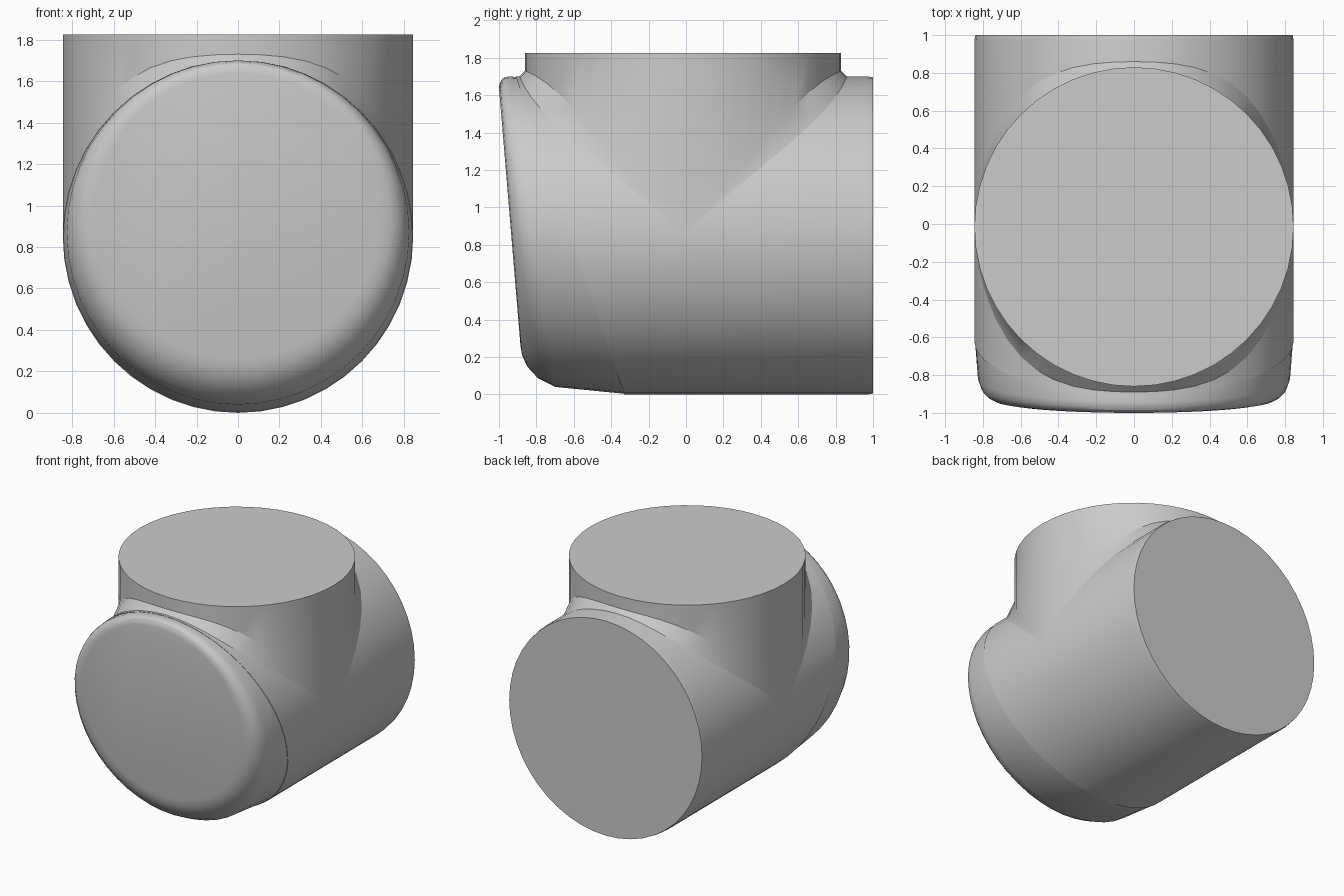
import bpy, bmesh, math

if "Cube" in bpy.data.objects:
    bpy.data.objects.remove(bpy.data.objects["Cube"])

N = 48
R = 0.845       # pipe radius
CZ = 0.85       # height of the horizontal axis
BY = -0.015     # branch axis position in y
ANGLES = [2 * math.pi * i / N for i in range(N)]

grey = bpy.data.materials.new("light grey")
grey.diffuse_color = (0.6, 0.6, 0.6, 1)
grey.use_nodes = True
grey.node_tree.nodes["Principled BSDF"].inputs["Base Color"].default_value = grey.diffuse_color


def loft(name, rings, cap_start=True, cap_end=True):
    """Skin a list of equal-length point rings."""
    bm = bmesh.new()
    rows = [[bm.verts.new(p) for p in ring] for ring in rings]
    for a, b in zip(rows, rows[1:]):
        for i in range(N):
            j = (i + 1) % N
            bm.faces.new((a[i], a[j], b[j], b[i]))
    if cap_start:
        bm.faces.new(rows[0])
    if cap_end:
        bm.faces.new(rows[-1])
    bmesh.ops.remove_doubles(bm, verts=bm.verts, dist=1e-4)
    bmesh.ops.recalc_face_normals(bm, faces=bm.faces)
    mesh = bpy.data.meshes.new(name)
    bm.to_mesh(mesh)
    bm.free()
    mesh.materials.append(grey)
    obj = bpy.data.objects.new(name, mesh)
    bpy.context.collection.objects.link(obj)
    bpy.ops.object.select_all(action='DESELECT')
    obj.select_set(True)
    bpy.context.view_layer.objects.active = obj
    bpy.ops.object.shade_smooth_by_angle(angle=math.radians(28))
    return obj


def slanted_ring(y_top, z_top, y_bot, z_bot, half_width):
    """Ellipse whose top and bottom points are given in the side view."""
    cy, cz = (y_top + y_bot) / 2, (z_top + z_bot) / 2
    dy, dz = (y_top - y_bot) / 2, (z_top - z_bot) / 2
    return [(half_width * math.cos(a), cy + dy * math.sin(a), cz + dz * math.sin(a))
            for a in ANGLES]


# Horizontal pipe with a slanted front edge
loft("main_pipe", [
    slanted_ring(1.0, 1.695, 1.0, 0.005, 0.84),
    slanted_ring(0.97, 1.70, 0.97, 0.0, R),
    slanted_ring(-0.91, 1.70, -0.33, 0.0, R),
])

# Rounded front cap, tapering and leaning forward at the top
loft("front_cap", [
    slanted_ring(-0.905, 1.697, -0.325, 0.003, 0.842),
    slanted_ring(-0.945, 1.70, -0.70, 0.04, 0.826),
    slanted_ring(-0.97, 1.695, -0.79, 0.085, 0.805),
    slanted_ring(-0.985, 1.685, -0.85, 0.15, 0.77),
    slanted_ring(-0.995, 1.665, -0.877, 0.21, 0.735),
    slanted_ring(-1.0, 1.64, -0.885, 0.26, 0.69),
])

# Vertical branch whose foot follows the main pipe, with a small blend
foot, blend, top = [], [], []
for a in ANGLES:
    x, y = R * math.cos(a), R * math.sin(a)
    z = CZ + CZ * abs(math.sin(a))
    f = 0.03 * abs(math.sin(a)) + 0.07 * math.sin(2 * a) ** 2
    foot.append((x, BY + y + math.copysign(f, y), z))
    blend.append((x, BY + y, z + f))
    top.append((x, BY + y, 1.825))
loft("branch_pipe", [foot, blend, top], cap_start=False)
